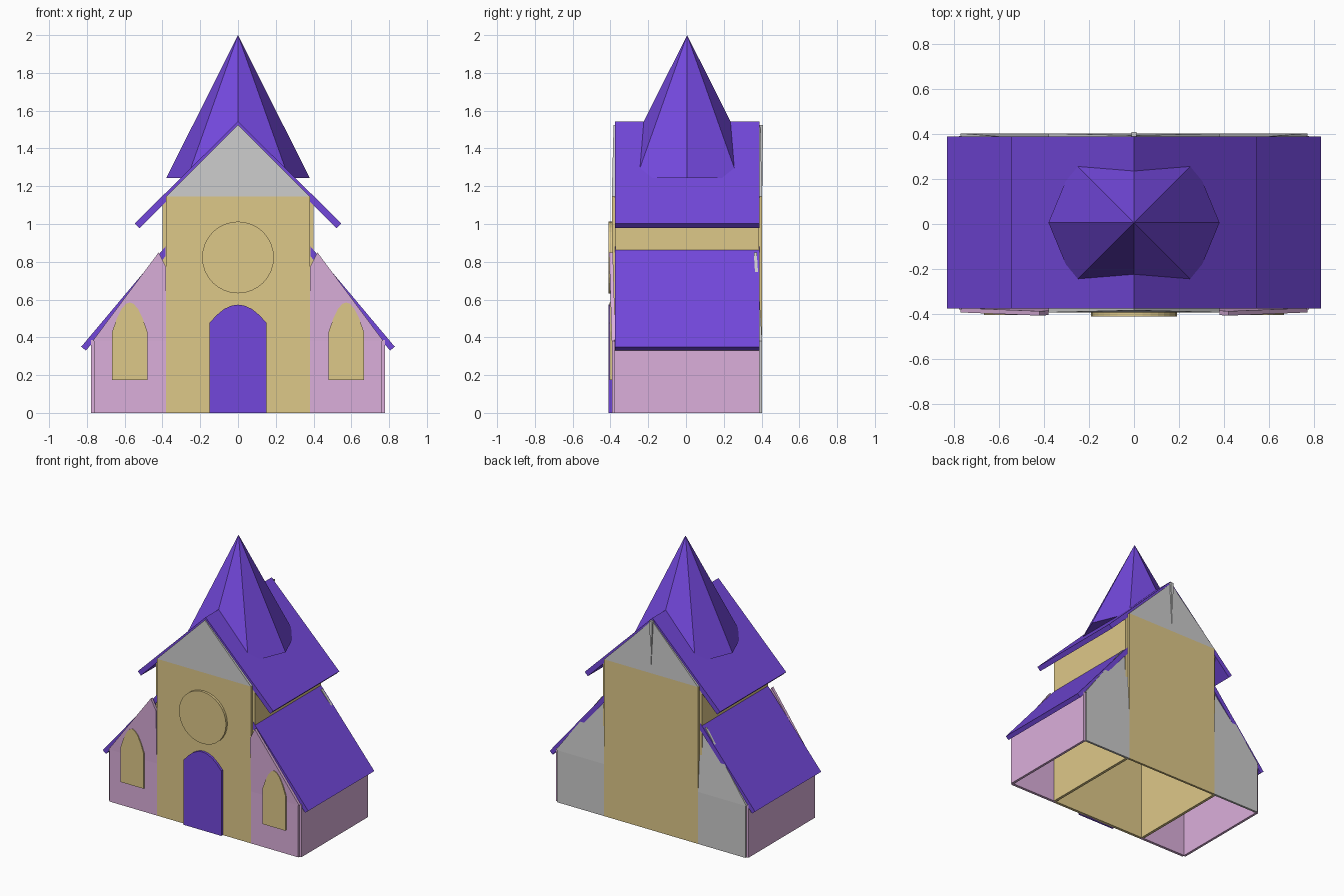
import bpy, bmesh, math

if "Cube" in bpy.data.objects:
    bpy.data.objects.remove(bpy.data.objects["Cube"])


def material(name, rgb):
    m = bpy.data.materials.new(name)
    m.diffuse_color = (*rgb, 1)
    m.use_nodes = True
    m.node_tree.nodes["Principled BSDF"].inputs["Base Color"].default_value = m.diffuse_color
    return m


PURPLE = material("purple", (0.17, 0.064, 0.71))
TAN = material("tan", (0.73, 0.58, 0.25))
PINK = material("pink", (0.71, 0.43, 0.71))


def prism(name, pts, y0, y1, mat=None, lean=0.0):
    """Extrude an x/z outline from y0 to y1; lean shifts y with height."""
    zmin = min(z for _, z in pts)
    bm = bmesh.new()
    rings = [[bm.verts.new((x, y + lean * (z - zmin), z)) for x, z in pts]
             for y in (y0, y1)]
    for ring in rings:
        bm.faces.new(ring)
    n = len(pts)
    for i in range(n):
        j = (i + 1) % n
        bm.faces.new((rings[0][i], rings[0][j], rings[1][j], rings[1][i]))
    bmesh.ops.recalc_face_normals(bm, faces=bm.faces)
    me = bpy.data.meshes.new(name)
    bm.to_mesh(me)
    bm.free()
    ob = bpy.data.objects.new(name, me)
    bpy.context.collection.objects.link(ob)
    if mat:
        me.materials.append(mat)
    return ob


def rect(x0, x1, z0, z1):
    return [(x0, z0), (x1, z0), (x1, z1), (x0, z1)]


def arch(cx, half, z0, spring, top):
    """Outline of a gently pointed arched opening."""
    rise = top - spring
    side = [(1, 0), (0.75, 0.43), (0.48, 0.77), (0.22, 0.95)]
    right = [(cx + half * u, spring + rise * v) for u, v in side]
    left = [(2 * cx - x, z) for x, z in reversed(right)]
    return [(cx - half, z0), (cx + half, z0)] + right + [(cx, top)] + left


# Depths of the wall panels
FRONT, FRONT_IN, BACK_IN, BACK = -0.393, -0.373, 0.387, 0.403

# Nave end walls and gables
gable = [(-0.38, 1.145), (0.38, 1.145), (0, 1.525)]
prism("nave_front_wall", rect(-0.38, 0.38, 0, 1.145), FRONT, FRONT_IN, TAN)
prism("nave_back_wall", rect(-0.38, 0.38, 0, 1.145), BACK_IN, BACK, TAN)
prism("front_gable", gable, FRONT, FRONT_IN, lean=0.025)
prism("back_gable", gable, BACK_IN, BACK, lean=-0.025)
prism("back_gable_spike", [(-0.012, 1.525), (0.012, 1.525), (0, 1.2)],
      0.385, 0.404, lean=0.012)

for s, side in ((1, "right"), (-1, "left")):
    def m(pts):
        return [(s * x, z) for x, z in pts]

    # Nave and wing side walls
    prism(f"nave_wall_{side}", m([(0.38, 0), (0.4, 0), (0.4, 1.11), (0.38, 1.13)]),
          FRONT_IN, BACK_IN, TAN)
    prism(f"wing_wall_{side}", m(rect(0.76, 0.778, 0, 0.385)),
          -0.38, 0.39, PINK)

    # Wing end walls with leaning upper parts
    upper = [(0.38, 0.38), (0.77, 0.38), (0.42, 0.85), (0.38, 0.77)]
    for end, y0, y1, mat, lean in (("front", FRONT, FRONT_IN, PINK, -0.03),
                                   ("back", BACK_IN, BACK, None, -0.06)):
        prism(f"wing_{end}_{side}", m(rect(0.38, 0.762, 0, 0.38)), y0, y1, mat)
        prism(f"wing_{end}_gable_{side}", m(upper), y0, y1, mat, lean)

    # Arched wing window
    prism(f"window_{side}", m(arch(0.573, 0.093, 0.173, 0.43, 0.585)),
          -0.404, -0.38, TAN)

    # Upper and lower roof slabs
    prism(f"upper_roof_{side}", m([(0, 1.543), (0.547, 1.003), (0.522, 0.978), (0, 1.498)]),
          -0.375, 0.388, PURPLE)
    prism(f"lower_roof_{side}", m([(0.385, 0.88), (0.83, 0.35), (0.805, 0.33), (0.385, 0.828)]),
          -0.375, 0.388, PURPLE)

# Door and round window
prism("door", arch(0, 0.152, 0, 0.475, 0.573), -0.41, -0.38, PURPLE)
disc = [(0.19 * math.cos(math.tau * i / 32), 0.823 + 0.19 * math.sin(math.tau * i / 32))
        for i in range(32)]
prism("round_window", disc, -0.41, -0.38, TAN)

# Eight-sided spire with a vertex on the x axis
bpy.ops.mesh.primitive_cone_add(vertices=8, radius1=0.38, radius2=0, depth=0.757,
                                location=(0, 0.006, 1.2415 + 0.757 / 2 + 0.0015))
spire = bpy.context.object
spire.name = "spire"
spire.data.materials.append(PURPLE)
